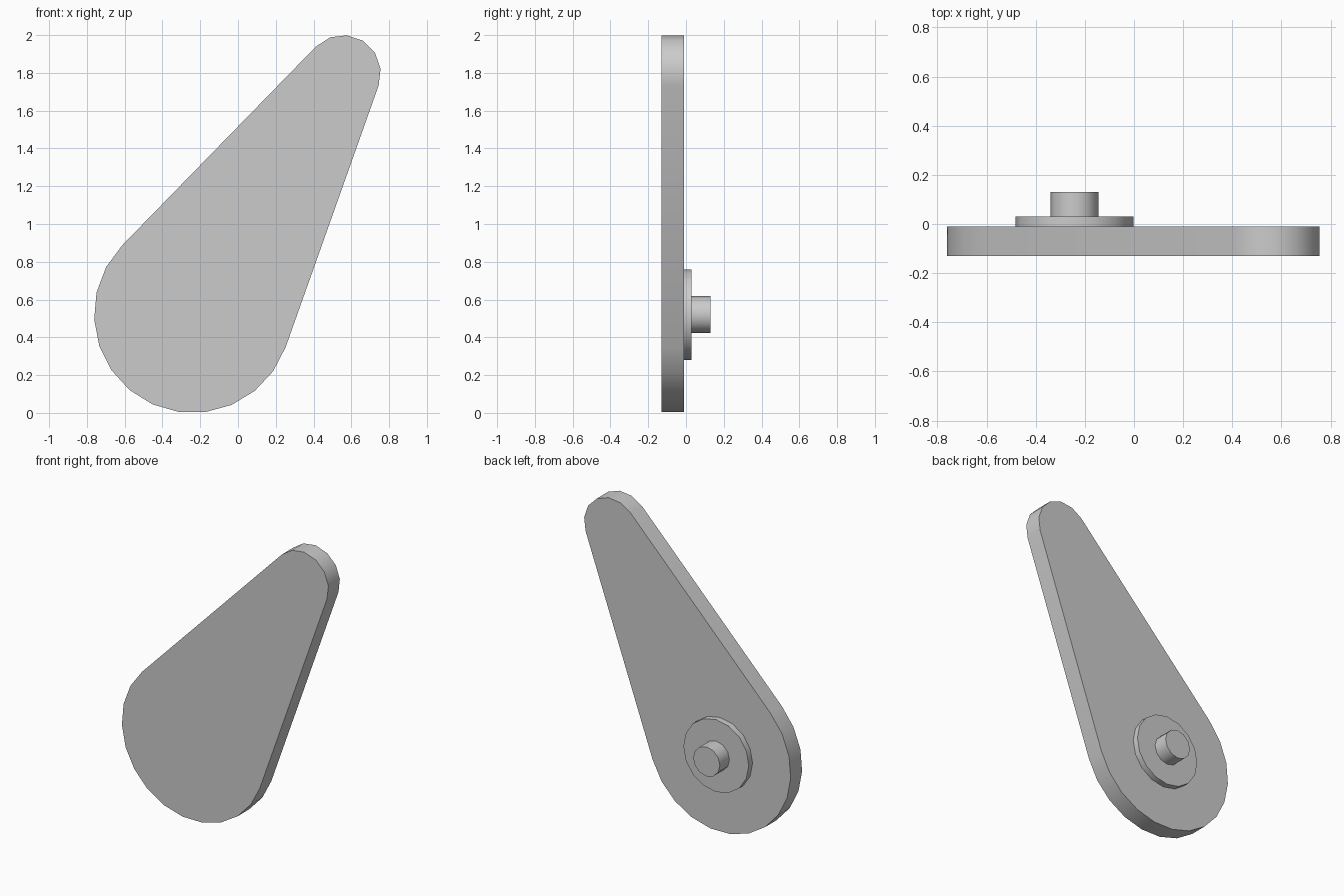
import bpy, bmesh
from math import radians, degrees, acos, atan2, hypot, cos, sin

if "Cube" in bpy.data.objects:
    bpy.data.objects.remove(bpy.data.objects["Cube"], do_unlink=True)

grey = bpy.data.materials.new("plain_grey")
grey.use_nodes = True
colour = (0.6, 0.6, 0.6, 1)
grey.diffuse_color = colour
grey.node_tree.nodes["Principled BSDF"].inputs["Base Color"].default_value = colour


def arc(centre, radius, start, end, steps):
    """Points along an arc in the x-z plane, angles in degrees."""
    angles = [radians(start + (end - start) * i / steps) for i in range(steps + 1)]
    return [(centre[0] + radius * cos(a), centre[1] + radius * sin(a)) for a in angles]


def extrude_profile(name, outline, front, back):
    """Solid made by extruding an x-z outline from y = front to y = back."""
    bm = bmesh.new()
    face = bm.faces.new([bm.verts.new((x, front, z)) for x, z in outline])
    grown = bmesh.ops.extrude_face_region(bm, geom=[face])["geom"]
    moved = [v for v in grown if isinstance(v, bmesh.types.BMVert)]
    bmesh.ops.translate(bm, verts=moved, vec=(0, back - front, 0))
    bmesh.ops.recalc_face_normals(bm, faces=bm.faces)
    mesh = bpy.data.meshes.new(name)
    bm.to_mesh(mesh)
    bm.free()
    mesh.materials.append(grey)
    obj = bpy.data.objects.new(name, mesh)
    bpy.context.collection.objects.link(obj)
    bpy.ops.object.select_all(action='DESELECT')
    obj.select_set(True)
    bpy.context.view_layer.objects.active = obj
    bpy.ops.object.shade_smooth_by_angle(angle=radians(35))
    return obj


# Tapered arm: two round ends joined by their common tangents
hub, tip = (-0.24, 0.522), (0.556, 1.80)
hub_r, tip_r = 0.522, 0.20
dx, dz = tip[0] - hub[0], tip[1] - hub[1]
axis = degrees(atan2(dz, dx))
spread = degrees(acos((hub_r - tip_r) / hypot(dx, dz)))
outline = arc(hub, hub_r, axis + spread, axis - spread + 360, 13)
outline += arc(tip, tip_r, axis - spread, axis + spread, 6)
extrude_profile("arm_plate", outline, -0.13, -0.01)

# Stepped pivot on the back
pivot = (-0.242, 0.52)
extrude_profile("pivot_collar", arc(pivot, 0.24, 0, 360, 16)[:-1], -0.01, 0.03)
extrude_profile("pivot_pin", arc(pivot, 0.098, 0, 360, 12)[:-1], 0.03, 0.13)
